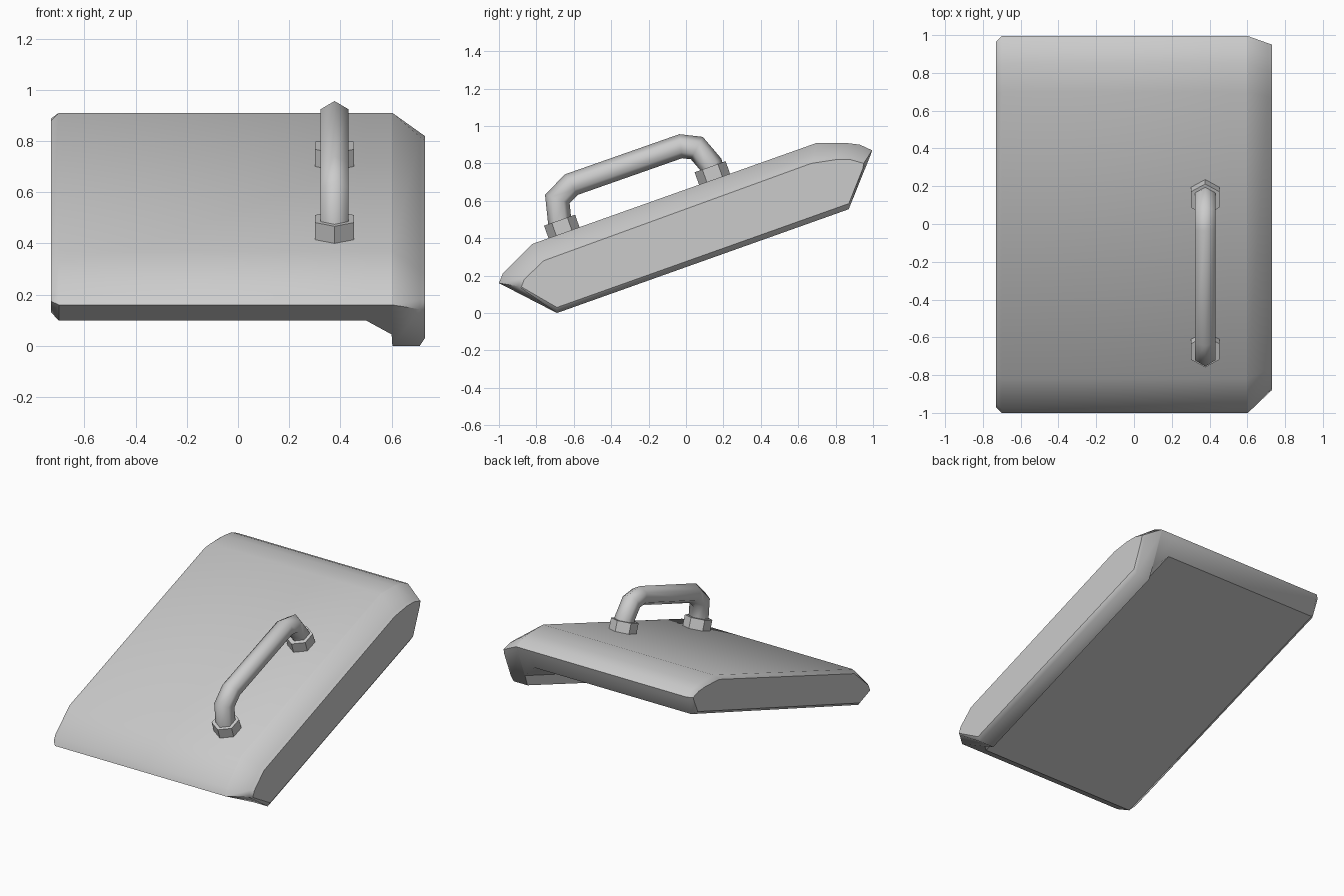
import bpy, bmesh, math
from mathutils import Vector

cube = bpy.data.objects.get("Cube")
if cube:
    bpy.data.objects.remove(cube)

grey = bpy.data.materials.new("plain_grey")
grey.use_nodes = True
COLOUR = (0.6, 0.6, 0.6, 1)
grey.diffuse_color = COLOUR
grey.node_tree.nodes["Principled BSDF"].inputs["Base Color"].default_value = COLOUR


def loft(name, rings, angle, flat=None):
    """Skin closed rings of points, cap both ends, smooth-shade."""
    bm = bmesh.new()
    loops = [[bm.verts.new(p) for p in ring] for ring in rings]
    n = len(loops[0])
    for a, b in zip(loops, loops[1:]):
        for i in range(n):
            j = (i + 1) % n
            bm.faces.new((a[i], a[j], b[j], b[i]))
    bm.faces.new(loops[0])
    bm.faces.new(loops[-1])
    bmesh.ops.recalc_face_normals(bm, faces=bm.faces)
    mesh = bpy.data.meshes.new(name)
    bm.to_mesh(mesh)
    bm.free()
    mesh.materials.append(grey)
    obj = bpy.data.objects.new(name, mesh)
    bpy.context.collection.objects.link(obj)
    bpy.ops.object.select_all(action="DESELECT")
    obj.select_set(True)
    bpy.context.view_layer.objects.active = obj
    bpy.ops.object.shade_smooth_by_angle(angle=math.radians(angle))
    if flat:
        for f in mesh.polygons:
            if flat(f):
                f.use_smooth = False
    return obj


# Panel: side profiles (y, z) from front nose over the top to the back nose
SLOPE = 0.355
OUTER = [(-1, .16), (-.98, .21), (-.82, .37), (.70, .91),
         (.85, .91), (.93, .90), (.995, .87), (.985, .84)]
SIDE = [(-.88, .14), (-.865, .18), (-.76, .28), (.67, .80),
        (.80, .82), (.88, .82), (.95, .80), (.945, .77)]
LIP_FRONT, LIP_BACK = (-.69, 0), (.87, .555)


def mix(p, q, t):
    return tuple(a + (b - a) * t for a, b in zip(p, q))


def section(x, depth, side=0.0, lift=0.0):
    """One slice; depth 1 reaches the bottom of the side lip."""
    top = [mix(p, q, side) for p, q in zip(OUTER, SIDE)]
    front = mix(OUTER[0], LIP_FRONT, depth)
    back = mix(OUTER[-1], LIP_BACK, depth)
    pts = top + [(back[0], back[1] + lift), (front[0], front[1] + lift)]
    return [Vector((x, y, z)) for y, z in pts]


def shrunk(x, depth):
    """Slice narrowed slightly towards the middle of the sloping panel."""
    ring = section(x, depth)
    for p in ring:
        v = p.z - SLOPE * p.y
        p.y *= 0.97
        p.z = SLOPE * p.y + 0.535 + (v - 0.535) * 0.82
    return ring


loft("panel", [
    shrunk(-.73, .38),
    section(-.70, .38),
    section(.50, .38),
    section(.60, .72),
    section(.603, 1),
    section(.71, 1, side=.85),
    section(.73, 1, side=1, lift=.03),
], 60, flat=lambda f: f.normal.z < -.85 and f.center.x < .6 or abs(f.normal.x) > .99)


def hex_sweep(name, path, radius, angle):
    """Hexagonal bar along a path of (y, z) points, mitred at bends."""
    pts = [Vector((.377, y, z)) for y, z in path]
    rings = []
    for i, p in enumerate(pts):
        d_in = (p - pts[i - 1]).normalized() if i else (pts[1] - p).normalized()
        d_out = (pts[i + 1] - p).normalized() if i + 1 < len(pts) else d_in
        tangent = (d_in + d_out).normalized()
        normal = Vector((0, -tangent.z, tangent.y)) / max(tangent.dot(d_in), .5)
        rings.append([p + radius * (normal * math.cos(k * math.pi / 3)
                      + Vector((math.sin(k * math.pi / 3), 0, 0))) for k in range(6)])
    return loft(name, rings, angle)


# Grab handle
hex_sweep("handle", [(-.672, .46), (-.688, .61), (-.612, .687),
                     (-.028, .892), (.058, .882), (.132, .795), (.145, .74)], .063, 75)

# Sockets standing square on the panel
up = Vector((-SLOPE, 1)).normalized()
for name, y in (("front_socket", -.652), ("back_socket", .153)):
    foot = Vector((y, .66 + SLOPE * y))
    hex_sweep(name, [tuple(foot - up * .03), tuple(foot + up * .072)], .088, 30)
